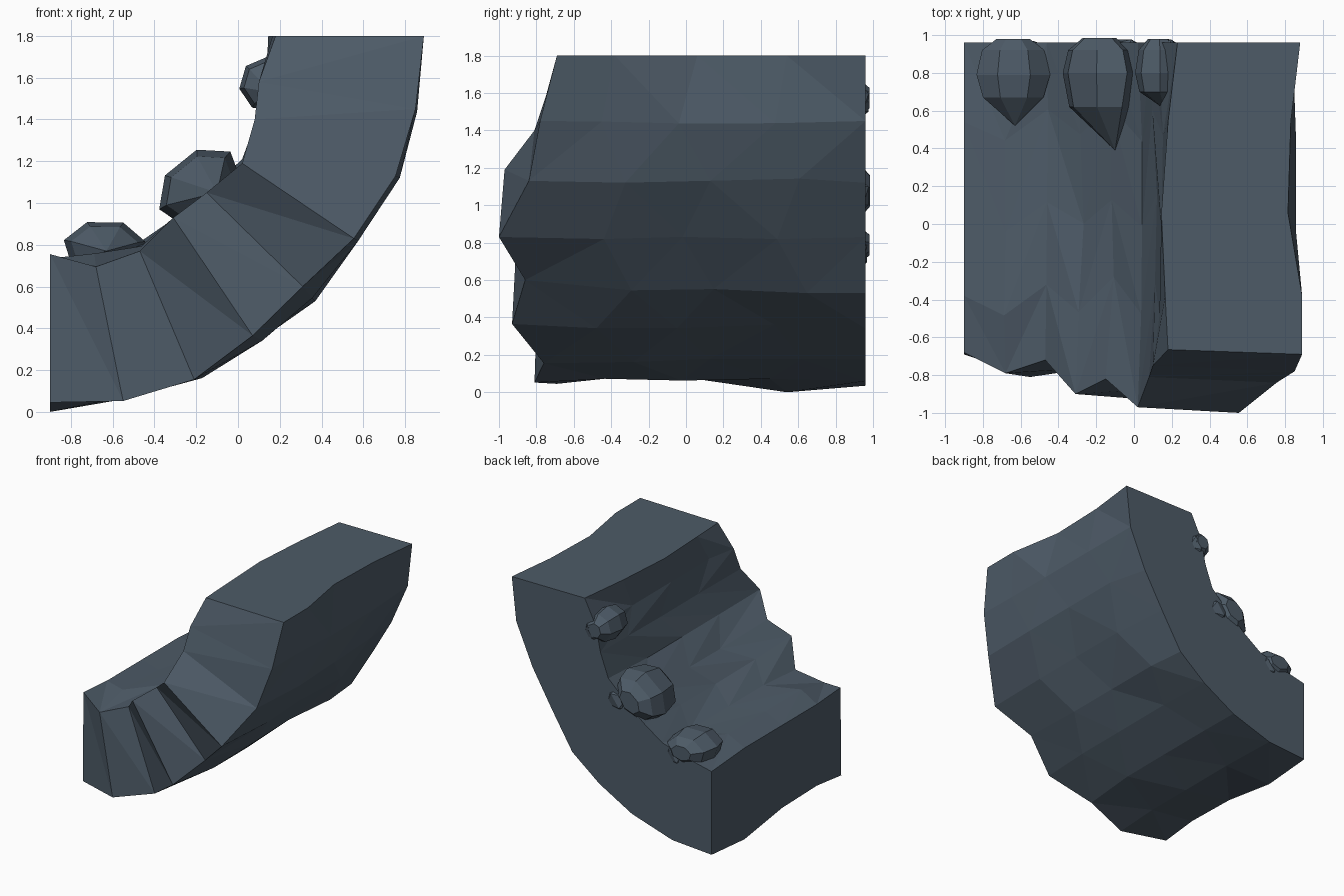
import bpy, bmesh, math, random
from mathutils import Vector, Matrix

if "Cube" in bpy.data.objects:
    bpy.data.objects.remove(bpy.data.objects["Cube"])

random.seed(4)
slate = bpy.data.materials.new("slate rock")
slate.diffuse_color = (0.075, 0.104, 0.136, 1)
slate.use_nodes = True
slate.node_tree.nodes["Principled BSDF"].inputs["Base Color"].default_value = slate.diffuse_color


def finish(bm, name):
    bmesh.ops.recalc_face_normals(bm, faces=bm.faces)
    me = bpy.data.meshes.new(name)
    bm.to_mesh(me)
    bm.free()
    me.materials.append(slate)
    ob = bpy.data.objects.new(name, me)
    bpy.context.collection.objects.link(ob)
    return ob


# Curved wall section: ragged front edge (x, y, z) of the inner and outer skins
inner = [(-.9, -.68, .755), (-.68, -.79, .695), (-.47, -.72, .77),
         (-.31, -.90, .93), (-.15, -.82, 1.05), (.02, -.97, 1.19),
         (.08, -.81, 1.40), (.10, -.75, 1.58), (.18, -.665, 1.8)]
outer = [(-.9, -.69, .045), (-.55, -.81, .052), (-.21, -.76, .155),
         (.07, -.93, .365), (.31, -.86, .60), (.555, -1.0, .83),
         (.755, -.84, 1.13), (.85, -.78, 1.45), (.89, -.69, 1.8)]
# Skin profiles (x, z) in the middle and at the back
inner_mid = [(-.9, .735), (-.68, .75), (-.46, .79), (-.28, .89), (-.12, 1.02),
             (.03, 1.18), (.11, 1.38), (.145, 1.58), (.17, 1.8)]
inner_back = [(-.9, .705), (-.68, .755), (-.46, .82), (-.30, .93), (-.14, 1.06),
              (.02, 1.21), (.09, 1.40), (.13, 1.60), (.23, 1.8)]
outer_mid = [(-.9, .06), (-.54, .065), (-.18, .17), (.11, .35), (.36, .54),
             (.57, .825), (.765, 1.13), (.845, 1.45), (.85, 1.8)]
outer_back = [(-.9, .035), (-.55, .06), (-.19, .175), (.10, .34), (.34, .53),
              (.525, .83), (.695, 1.12), (.84, 1.45), (.88, 1.8)]
stations = [-.38, .06, .54, .96]
low_z = [.08, .07, 0, .035]         # lower left edge
top_in = [.165, .145, .18, .23]     # upper edge, inner
top_out = [.89, .815, .83, .88]     # upper edge, outer

bm = bmesh.new()
rings = [[bm.verts.new(p) for p in inner + outer[::-1]]]
for k, y in enumerate(stations):
    back = k == 3

    def row(profile, amount):
        pts = []
        for i, (x, z) in enumerate(profile):
            dy = 0
            if 0 < i < 8 and not back:
                j = random.uniform(-amount, amount)
                x, z = x + j * .7, z - j * .7
                dy = .08 * (-1) ** i + random.uniform(-.03, .03)
            pts.append([x, y + dy, z])
        return pts
    a = row(inner_back if back else inner_mid, .022)
    b = row(outer_back if back else outer_mid, .018)
    b[0][2] = low_z[k]
    a[8][0], b[8][0] = top_in[k], top_out[k]
    rings.append([bm.verts.new(p) for p in a + b[::-1]])

# Skins in triangles, then the flat ends
n = len(rings[0])
for k in range(len(stations)):
    for i in range(n):
        j = (i + 1) % n
        a, b, c, d = rings[k][i], rings[k][j], rings[k + 1][j], rings[k + 1][i]
        if i % 2:
            tris = ((a, b, c), (a, c, d))
        else:
            tris = ((a, b, d), (b, c, d))
        for t in tris:
            bm.faces.new(t)
for i in range(8):
    r = rings[0]
    bm.faces.new((r[i], r[i + 1], r[n - 2 - i]))
    bm.faces.new((r[i], r[n - 2 - i], r[n - 1 - i]))
bm.faces.new(rings[-1])
finish(bm, "curved_rock_wall")


# Boulders: faceted lumps lying along y, drawn to a point at the front
def boulder(name, centre, angle, rad, thick, ys, tip):
    bm = bmesh.new()
    sides = 7
    loops = []
    for y, s in zip(ys, (.45, .85, 1.0, .82)):
        loop = []
        for i in range(sides):
            t = math.tau * i / sides + .2
            p = Vector((math.cos(t) * rad * s, 0, math.sin(t) * thick * s))
            p = Matrix.Rotation(-angle, 3, 'Y') @ p
            loop.append(bm.verts.new((centre[0] + p.x, y, centre[1] + p.z)))
        loops.append(loop)
    for lo, hi in zip(loops, loops[1:]):
        for i in range(sides):
            j = (i + 1) % sides
            bm.faces.new((lo[i], lo[j], hi[j], hi[i]))
    bm.faces.new(loops[0])
    point = bm.verts.new(tip)
    for i in range(sides):
        bm.faces.new((loops[-1][i], loops[-1][(i + 1) % sides], point))
    finish(bm, name)


boulder("lower_boulder", (-.64, .79), 0, .20, .13, (.98, .92, .79, .67),
        (-.63, .52, .77))
boulder("middle_boulder", (-.185, 1.08), math.radians(40), .225, .16,
        (.985, .92, .80, .62), (-.10, .39, 1.05))
boulder("upper_boulder", (.13, 1.57), math.radians(75), .13, .125,
        (.98, .92, .80, .70), (.16, .61, 1.53))


# Small stones breaking through the back face beside each boulder
def stone(name, centre, size):
    bm = bmesh.new()
    bmesh.ops.create_icosphere(bm, subdivisions=1, radius=1)
    for v in bm.verts:
        v.co = Vector(centre) + Vector([c * s for c, s in zip(v.co, size)])
    finish(bm, name)


stone("lower_stone", (-.56, .90, .74), (.12, .08, .10))
stone("middle_stone", (-.05, .90, 1.05), (.13, .09, .11))
stone("upper_stone", (.17, .90, 1.55), (.10, .09, .11))
